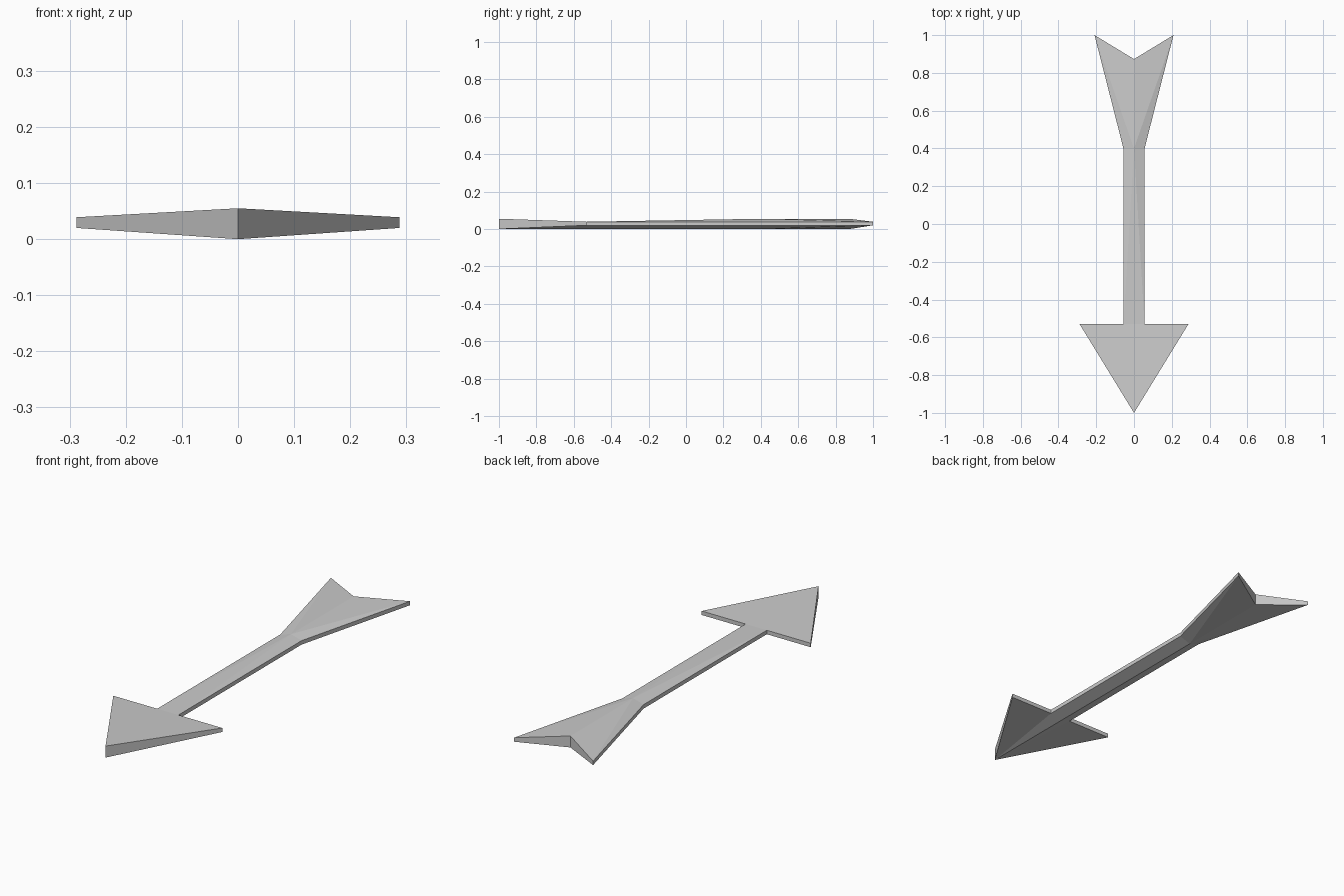
import bpy
import bmesh

cube = bpy.data.objects.get("Cube")
if cube:
    bpy.data.objects.remove(cube)

# Single grey material
grey = bpy.data.materials.new("light_grey")
grey.use_nodes = True
colour = (0.6, 0.6, 0.6, 1)
grey.diffuse_color = colour
grey.node_tree.nodes["Principled BSDF"].inputs["Base Color"].default_value = colour

EDGE = (0.02, 0.039)    # bottom and top of the thin rim
RIDGE = (0.0, 0.055)    # bottom and top of the thick spine

# Half-outline points: x, y, (bottom, top)
tip = (0, -1.0, RIDGE)
barb = (0.288, -0.53, EDGE)
neck = (0.056, -0.53, EDGE)
neck_spine = (0, -0.53, (RIDGE[0], EDGE[1]))
waist = (0.056, 0.4, EDGE)
waist_spine = (0, 0.4, RIDGE)
feather_tip = (0.209, 1.0, EDGE)
notch = (0, 0.873, RIDGE)


def mirrored_plate(name, outline, walls):
    """Fan the top and bottom from the first point, wall the listed sides, mirror in x."""
    bm = bmesh.new()
    low = [bm.verts.new((x, y, z[0])) for x, y, z in outline]
    high = [bm.verts.new((x, y, z[1])) for x, y, z in outline]
    for i in range(1, len(outline) - 1):
        bm.faces.new((high[0], high[i], high[i + 1]))
        bm.faces.new((low[0], low[i + 1], low[i]))
    for i in walls:
        j = (i + 1) % len(outline)
        bm.faces.new((low[i], low[j], high[j], high[i]))
    mesh = bpy.data.meshes.new(name)
    bm.to_mesh(mesh)
    bm.free()
    mesh.materials.append(grey)
    obj = bpy.data.objects.new(name, mesh)
    bpy.context.collection.objects.link(obj)
    mirror = obj.modifiers.new("mirror", "MIRROR")
    mirror.use_clip = True
    return obj


# Triangular head, ridged shaft and notched tail; the joints between them stay open
mirrored_plate("arrow_head", [tip, barb, neck, neck_spine], (0, 1))
mirrored_plate("shaft", [waist_spine, neck_spine, neck, waist], (2,))
mirrored_plate("tail_feathers", [waist_spine, waist, feather_tip, notch], (1, 2))
